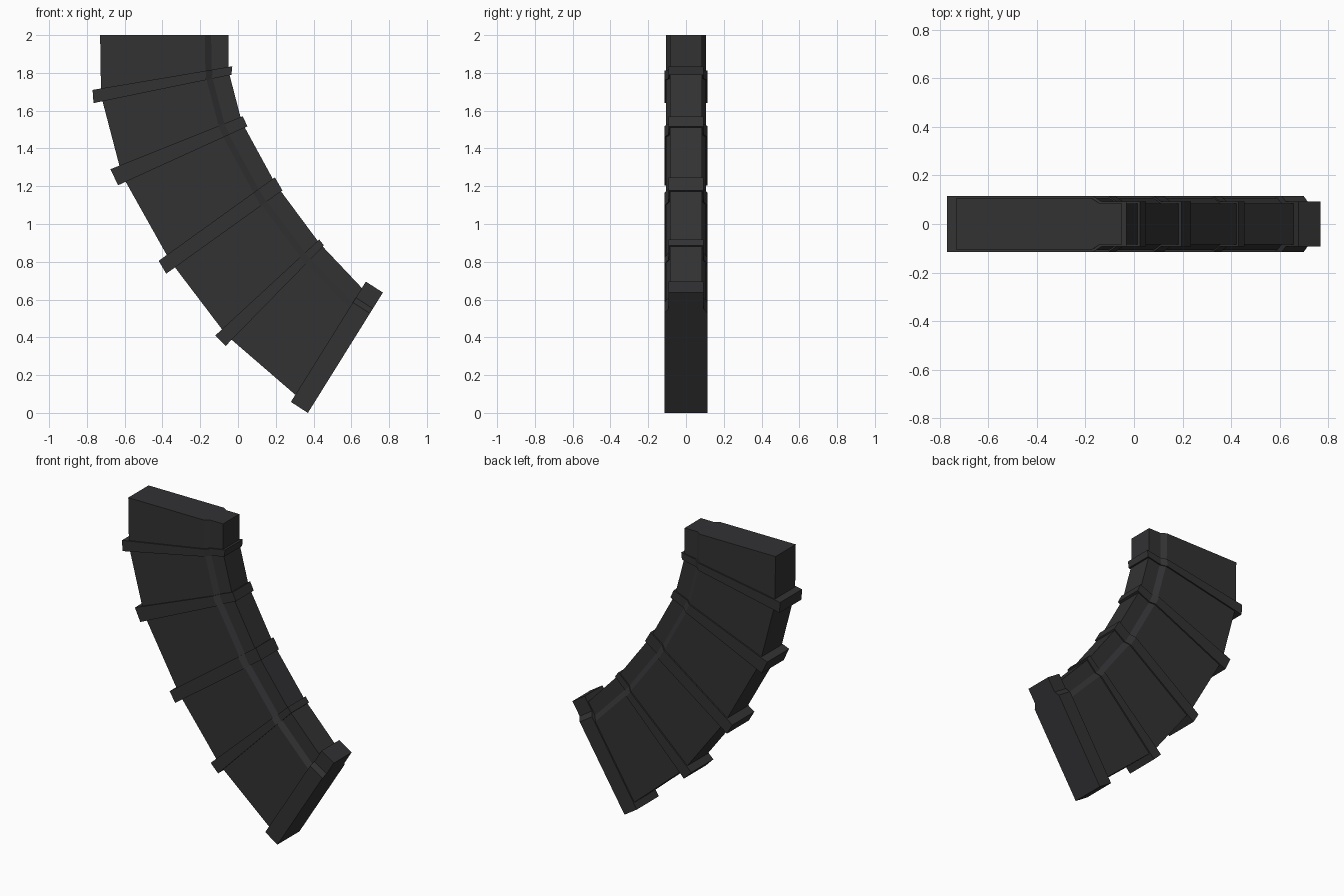
import bpy, bmesh
from mathutils import Vector

if "Cube" in bpy.data.objects:
    bpy.data.objects.remove(bpy.data.objects["Cube"])

mat = bpy.data.materials.new("dark_grey")
mat.diffuse_color = (0.032, 0.032, 0.034, 1)
mat.use_nodes = True
mat.node_tree.nodes["Principled BSDF"].inputs["Base Color"].default_value = mat.diffuse_color


def section(outer, inner, wide, narrow, d1, d2):
    """Stepped 8-point section: wide along most of its length, narrow at the inner edge."""
    o, i = Vector(outer), Vector(inner)
    back = (o - i).normalized()
    side = [(o, wide), (i + back * d1, wide), (i + back * d2, narrow), (i, narrow)]
    ring = [(p.x, -y, p.y) for p, y in side]
    return ring + [(p.x, y, p.y) for p, y in reversed(side)]


def loft(name, stations, wide, narrow, d1, d2):
    """Skin sections through (outer, inner) stations and cap both ends."""
    bm = bmesh.new()
    rings = [[bm.verts.new(c) for c in section(o, i, wide, narrow, d1, d2)]
             for o, i in stations]
    for a, b in zip(rings, rings[1:]):
        for k in range(8):
            j = (k + 1) % 8
            bm.faces.new((a[k], a[j], b[j], b[k]))
    bm.faces.new(rings[0])
    bm.faces.new(rings[-1][::-1])
    bmesh.ops.recalc_face_normals(bm, faces=bm.faces)
    me = bpy.data.meshes.new(name)
    bm.to_mesh(me)
    bm.free()
    ob = bpy.data.objects.new(name, me)
    me.materials.append(mat)
    bpy.context.collection.objects.link(ob)


# Curved body
loft("curved_body", [
    ((-0.73, 2.0), (-0.05, 2.0)),
    ((-0.725, 1.68), (-0.05, 1.81)),
    ((-0.615, 1.26), (0.02, 1.54)),
    ((-0.36, 0.805), (0.20, 1.21)),
    ((-0.06, 0.41), (0.43, 0.90)),
    ((0.345, 0.06), (0.69, 0.625)),
], 0.106, 0.085, 0.125, 0.092)

# Raised ribs at each bend
ribs = [
    [((-0.77, 1.71), (-0.03, 1.835)), ((-0.765, 1.64), (-0.035, 1.79))],
    [((-0.675, 1.29), (0.025, 1.57)), ((-0.635, 1.205), (0.05, 1.517))],
    [((-0.42, 0.805), (0.195, 1.247)), ((-0.38, 0.737), (0.235, 1.178))],
    [((-0.12, 0.41), (0.43, 0.918)), ((-0.065, 0.355), (0.455, 0.886))],
]
for n, st in enumerate(ribs, 1):
    loft(f"rib_{n}", st, 0.115, 0.093, 0.14, 0.105)

# Base plate
loft("base_plate", [((0.28, 0.058), (0.677, 0.695)), ((0.37, 0.0), (0.767, 0.637))],
     0.115, 0.093, 0.13, 0.10)
